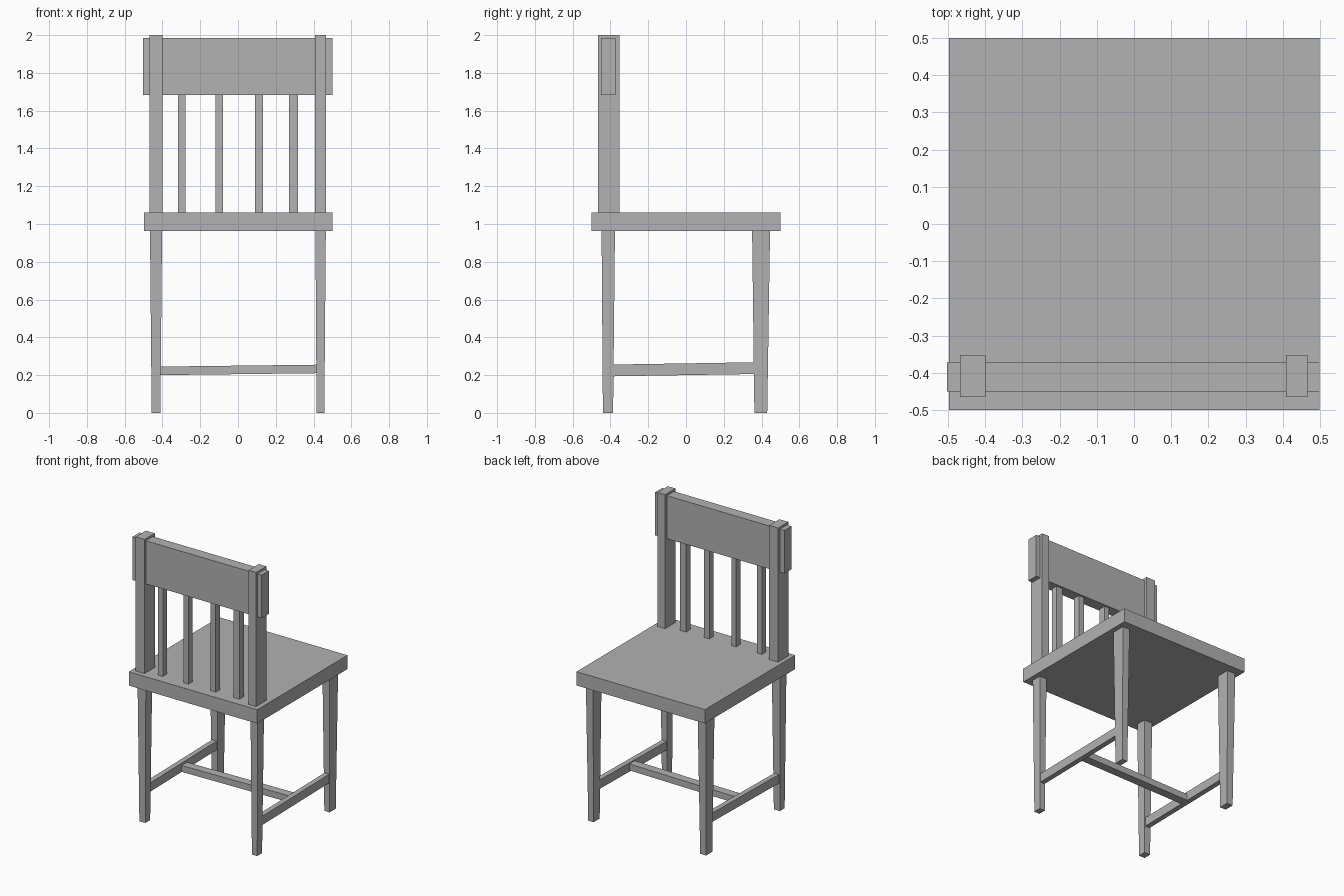
import bpy
import bmesh

if "Cube" in bpy.data.objects:
    bpy.data.objects.remove(bpy.data.objects["Cube"], do_unlink=True)

grey = bpy.data.materials.new("plain_grey")
grey.use_nodes = True
GREY = (0.445, 0.445, 0.445, 1)
grey.diffuse_color = GREY
for node in grey.node_tree.nodes:
    if node.type == "BSDF_PRINCIPLED":
        node.inputs["Base Color"].default_value = GREY


def block(name, x, y, z, adjust=None):
    """Box spanning the given ranges; adjust(co) may reshape its corners."""
    bm = bmesh.new()
    bmesh.ops.create_cube(bm, size=1)
    for v in bm.verts:
        v.co = [r[0] + (c + 0.5) * (r[1] - r[0]) for r, c in zip((x, y, z), v.co)]
        if adjust:
            adjust(v.co)
    mesh = bpy.data.meshes.new(name)
    bm.to_mesh(mesh)
    bm.free()
    mesh.materials.append(grey)
    obj = bpy.data.objects.new(name, mesh)
    bpy.context.collection.objects.link(obj)
    return obj


def leg(name, x, y, foot_x, foot_y):
    """Square leg tapering from the seat down to its foot."""
    def taper(co):
        if co.z < 0.1:
            co.x = foot_x[0] if co.x < sum(x) / 2 else foot_x[1]
            co.y = foot_y[0] if co.y < sum(y) / 2 else foot_y[1]
    block(name, x, y, (0, 0.965), taper)


def slope_y(co):
    co.z += 0.016 * co.y


def slope_x(co):
    co.z += 0.012 * co.x


# Seat
block("seat", (-0.497, 0.499), (-0.5, 0.5), (0.963, 1.06))

# Legs, posts and side stretchers
sides = {
    "right": ((-0.466, -0.402), (-0.457, -0.411), (-0.468, -0.399)),
    "left": ((0.41, 0.465), (0.416, 0.457), (0.408, 0.466)),
}
for side, (top, foot, post) in sides.items():
    leg(f"front_leg_{side}", top, (-0.447, -0.376), foot, (-0.44, -0.386))
    leg(f"back_leg_{side}", top, (0.35, 0.445), foot, (0.362, 0.43))
    block(f"back_post_{side}", post, (-0.465, -0.352), (1.06, 2.0))
    mid = sum(foot) / 2
    block(f"side_stretcher_{side}", (mid - 0.018, mid + 0.018),
          (-0.4, 0.38), (0.2, 0.262), slope_y)

# Cross stretcher
block("cross_stretcher", (-0.425, 0.425), (-0.03, 0.03), (0.205, 0.25), slope_x)

# Top rail and slats
block("top_rail", (-0.503, 0.499), (-0.45, -0.372), (1.683, 1.985))
slats = [(-0.317, -0.279), (-0.118, -0.08), (0.09, 0.132), (0.27, 0.317)]
for i, span in enumerate(slats, 1):
    block(f"back_slat_{i}", span, (-0.435, -0.387), (1.06, 1.685))
